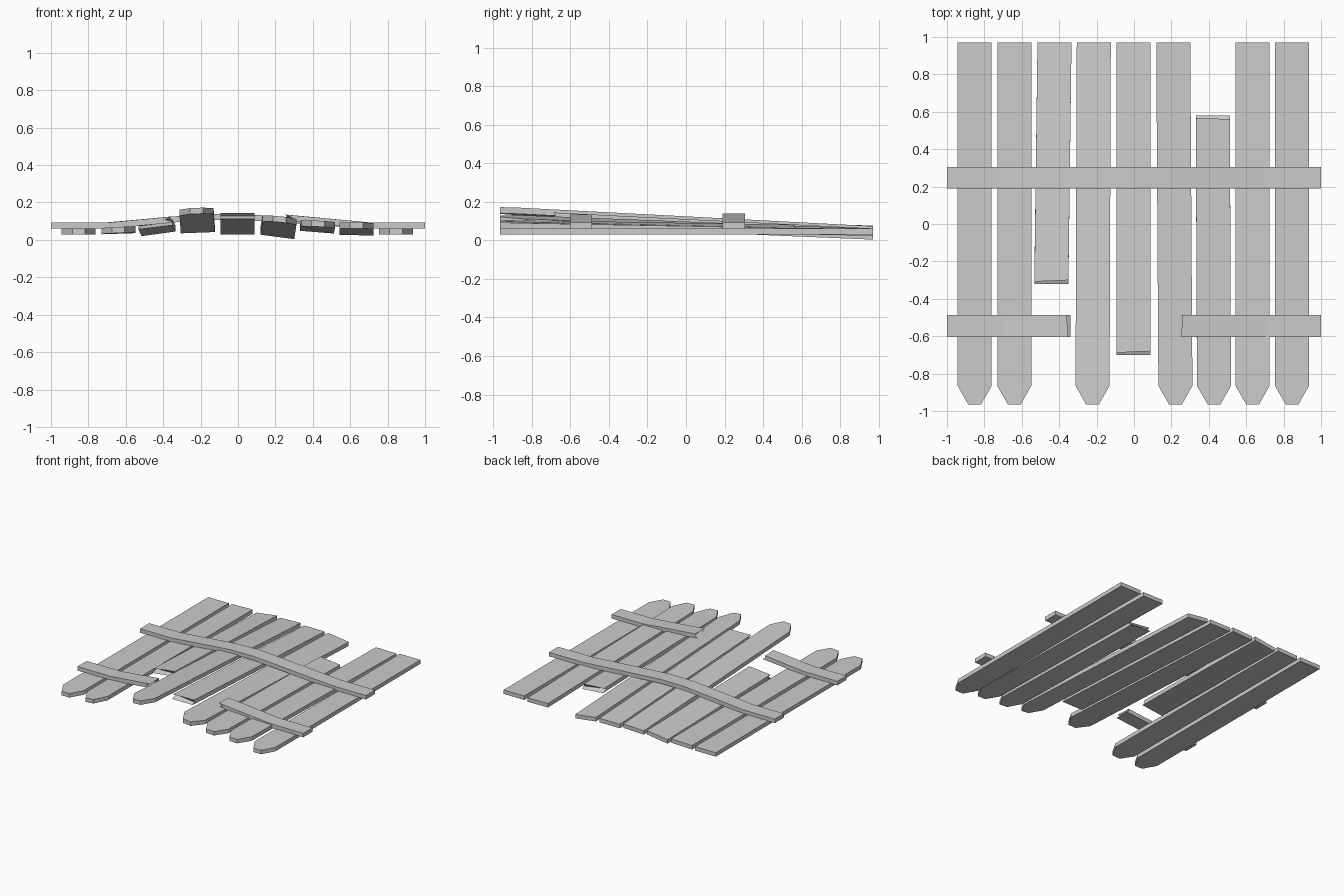
import bpy, bmesh
from mathutils import Vector

cube = bpy.data.objects.get("Cube")
if cube:
    bpy.data.objects.remove(cube)

wood = bpy.data.materials.new("grey_wood")
wood.use_nodes = True
GREY = (0.6, 0.6, 0.6, 1)
wood.diffuse_color = GREY
wood.node_tree.nodes["Principled BSDF"].inputs["Base Color"].default_value = GREY

THICK = 0.032
FRONT, BACK = -0.965, 0.97


def board(name, stations, snapped=None):
    """Skin a board through (side a, side b) pairs of lower edge points.
    snapped: unit direction out of a splintered last station."""
    bm = bmesh.new()
    levels = (0, 0.5, 1) if snapped else (0, 1)
    rings = []
    for i, (a, b) in enumerate(stations):
        ring = []
        for side, point in enumerate((a, b)):
            column = []
            for level in levels:
                p = Vector(point) + Vector((0, 0, THICK * level))
                if snapped and i == len(stations) - 1:
                    # hollow middle and a slightly skewed upper lip
                    cut = {0: 0, 0.5: 0.05 - 0.03 * side, 1: 0.012 + 0.008 * side}
                    p -= Vector(snapped) * cut[level]
                column.append(bm.verts.new(p))
            ring.append(column)
        rings.append(ring)
    top = len(levels) - 1
    for r, s in zip(rings, rings[1:]):
        for k in (0, top):
            bm.faces.new((r[0][k], r[1][k], s[1][k], s[0][k]))
        for side in (0, 1):
            for k in range(top):
                bm.faces.new((r[side][k], s[side][k], s[side][k + 1], r[side][k + 1]))
    for r in (rings[0], rings[-1]):
        for k in range(top):
            bm.faces.new((r[0][k], r[1][k], r[1][k + 1], r[0][k + 1]))
    bmesh.ops.recalc_face_normals(bm, faces=bm.faces[:])
    mesh = bpy.data.meshes.new(name)
    bm.to_mesh(mesh)
    bm.free()
    mesh.materials.append(wood)
    bpy.context.collection.objects.link(bpy.data.objects.new(name, mesh))


def picket(name, x_back, x_front, z_back, z_front, back=BACK, front=FRONT, snap=None):
    """Picket from centre lines and (left, right) heights of its underside."""
    half = 0.091

    def pair(y, width):
        t = (BACK - y) / (BACK - FRONT)
        x = x_back + (x_front - x_back) * t
        za, zb = (z_back[k] + (z_front[k] - z_back[k]) * t for k in (0, 1))
        mid, tilt = (za + zb) / 2, (zb - za) / 2 * width / half
        return (x - width, y, mid - tilt), (x + width, y, mid + tilt)

    stations = [pair(back, half)]
    if snap == "front":
        stations.append(pair(front, half))
    else:
        stations += [pair(FRONT + 0.1, half), pair(FRONT, 0.034)]
    direction = None
    if snap == "front":
        direction = (0, -1, 0)
    elif snap == "back":
        stations.reverse()
        direction = (0, 1, 0)
    board(name, stations, direction)


def rail(name, y, path, snapped=None):
    half = 0.058
    board(name, [((x, y - half, z), (x, y + half, z)) for x, z in path], snapped)


# Pickets, from the right edge of the panel to the left edge
picket("picket_1", -0.852, -0.852, (0.03, 0.03), (0.03, 0.03))
picket("picket_2", -0.64, -0.64, (0.03, 0.036), (0.032, 0.042))
picket("picket_3", -0.425, -0.45, (0.02, 0.045), (0.075, 0.095), front=-0.32, snap="front")
picket("picket_4", -0.215, -0.222, (0.035, 0.042), (0.135, 0.143))
picket("picket_5", -0.003, -0.003, (0.03, 0.03), (0.125, 0.125), front=-0.7, snap="front")
picket("picket_6", 0.21, 0.222, (0.028, 0.004), (0.103, 0.085))
picket("picket_7", 0.42, 0.428, (0.042, 0.026), (0.075, 0.066), back=0.58, snap="back")
picket("picket_8", 0.634, 0.634, (0.026, 0.024), (0.063, 0.06))
picket("picket_9", 0.845, 0.845, (0.03, 0.03), (0.03, 0.03))

# Buckled cross rail and the two halves of the snapped one
rail("upper_rail", 0.247, [(-1, 0.06), (-0.72, 0.06), (-0.2, 0.106),
                           (0, 0.108), (0.2, 0.095), (0.7, 0.06), (1, 0.06)])
rail("lower_rail_right", -0.545, [(-1, 0.06), (-0.7, 0.06), (-0.34, 0.093)], (1, 0, 0))
rail("lower_rail_left", -0.545, [(1, 0.06), (0.72, 0.06), (0.24, 0.103)], (-1, 0, 0))
